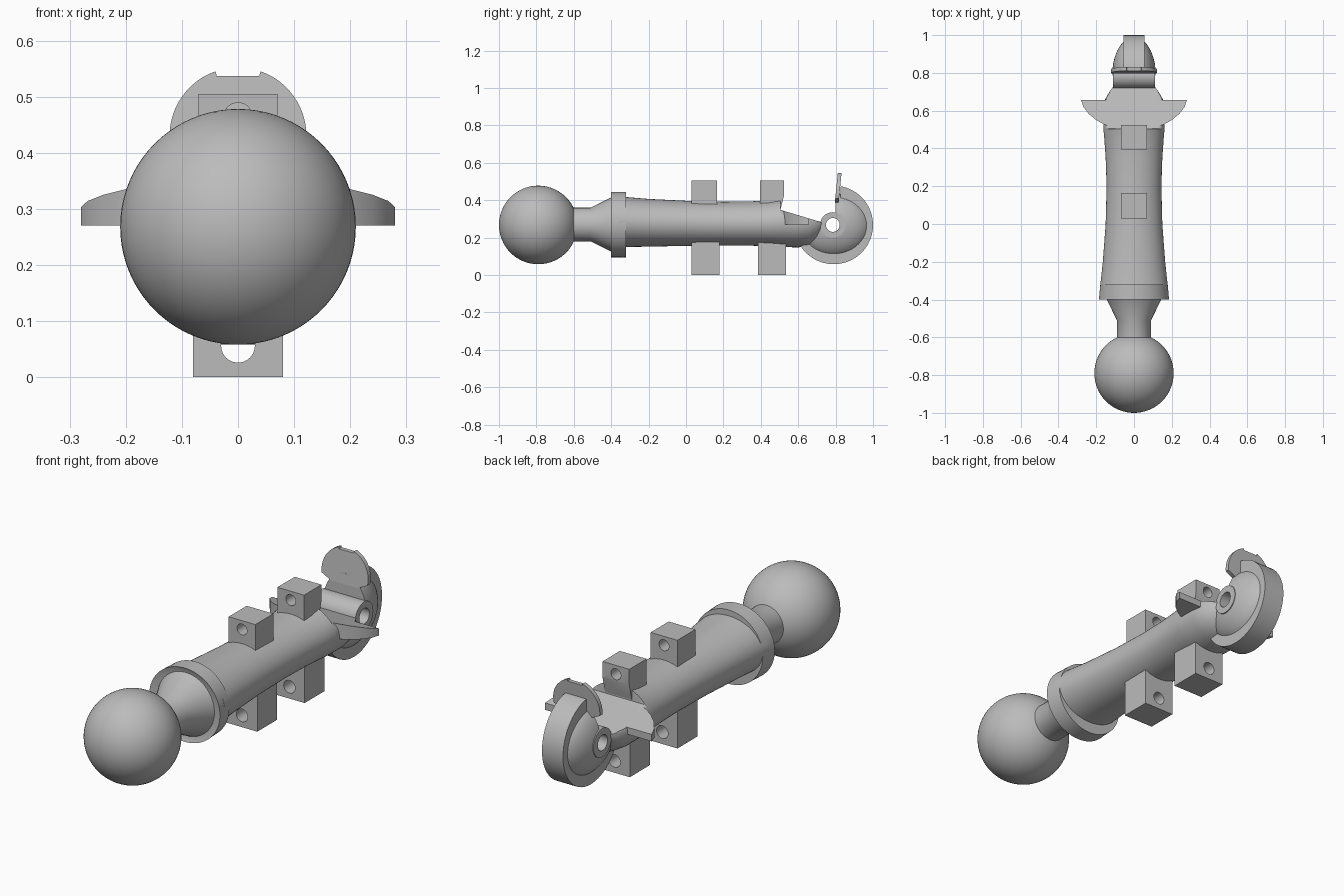
import bpy, bmesh, math
from mathutils import Vector

if "Cube" in bpy.data.objects:
    bpy.data.objects.remove(bpy.data.objects["Cube"])

GREY = bpy.data.materials.new("plain_grey")
GREY.diffuse_color = (0.5, 0.5, 0.5, 1)
GREY.use_nodes = True
GREY.node_tree.nodes["Principled BSDF"].inputs["Base Color"].default_value = GREY.diffuse_color
AXIS_Z = 0.268          # height of the long axis
PIVOT_Y = 0.785         # sideways pin hole


def finish(name, bm, smooth=True):
    bmesh.ops.recalc_face_normals(bm, faces=bm.faces)
    me = bpy.data.meshes.new(name)
    bm.to_mesh(me)
    bm.free()
    me.materials.append(GREY)
    ob = bpy.data.objects.new(name, me)
    bpy.context.collection.objects.link(ob)
    if smooth:
        shade(ob)
    return ob


def shade(ob):
    bpy.ops.object.select_all(action='DESELECT')
    ob.select_set(True)
    bpy.context.view_layer.objects.active = ob
    bpy.ops.object.shade_smooth_by_angle(angle=math.radians(32))


def prism(name, pts, axis, a, b, move=None):
    """Extrude a 2D outline along an axis; move adjusts each vertex."""
    def place(p, t):
        v = list(p)
        v.insert(axis, t)
        return Vector(v)
    bm = bmesh.new()
    lo = [bm.verts.new(place(p, a)) for p in pts]
    hi = [bm.verts.new(place(p, b)) for p in pts]
    n = len(pts)
    bm.faces.new(lo)
    bm.faces.new(hi)
    for i in range(n):
        j = (i + 1) % n
        bm.faces.new((lo[i], lo[j], hi[j], hi[i]))
    if move:
        for v in bm.verts:
            move(v.co)
    return finish(name, bm)


def circle(cx, cy, r, n=40):
    return [(cx + r * math.cos(2 * math.pi * i / n), cy + r * math.sin(2 * math.pi * i / n))
            for i in range(n)]


def loft(name, rings, adjust=None, n=64):
    """Skin rings (y, half width, top, bottom) along y."""
    bm = bmesh.new()
    loops = []
    for y, w, top, bot in rings:
        c, h = (top + bot) / 2, (top - bot) / 2
        loop = []
        for i in range(n):
            t = 2 * math.pi * i / n
            v = Vector((w * math.cos(t), y, c + h * math.sin(t)))
            if adjust:
                adjust(v)
            loop.append(bm.verts.new(v))
        loops.append(loop)
    for p, q in zip(loops, loops[1:]):
        for i in range(n):
            j = (i + 1) % n
            bm.faces.new((p[i], p[j], q[j], q[i]))
    bm.faces.new(loops[0])
    bm.faces.new(loops[-1])
    return finish(name, bm)


def ellipsoid(name, loc, size):
    bm = bmesh.new()
    bmesh.ops.create_uvsphere(bm, u_segments=64, v_segments=40, radius=1)
    for v in bm.verts:
        v.co = Vector([v.co[i] * size[i] + loc[i] for i in range(3)])
    return finish(name, bm)


def cut(ob, *cutters):
    for c in cutters:
        c.hide_render = True
        m = ob.modifiers.new("cut", 'BOOLEAN')
        m.operation, m.solver, m.object = 'DIFFERENCE', 'EXACT', c
        bpy.context.view_layer.objects.active = ob
        bpy.ops.object.modifier_apply(modifier=m.name)
        bpy.data.objects.remove(c)
    shade(ob)


def slope(co):
    """Flat sloping top behind the rear block."""
    if co.y > 0.505:
        co.z = min(co.z, 0.35 - 0.3 * (co.y - 0.5))


# Ball, flared neck and collar
ellipsoid("ball", (0, -0.79, AXIS_Z), (0.21, 0.21, 0.21))


def ring(y, r, wide=1.0):
    return (y, r * wide, 0.27 + r, 0.27 - r)


loft("neck", [ring(-0.64, 0.09), ring(-0.51, 0.09), ring(-0.385, 0.152)])
loft("collar", [ring(-0.39, 0.15), ring(-0.4, 0.175, 1.06),
                ring(-0.32, 0.175, 1.02), ring(-0.32, 0.14)])

# Waisted grip with a sloped, rounded rear end
loft("grip_body", [
    (-0.36, 0.182, 0.422, 0.145), (-0.32, 0.178, 0.417, 0.15), (-0.2, 0.165, 0.407, 0.152),
    (0.0, 0.15, 0.397, 0.156), (0.2, 0.145, 0.392, 0.158), (0.35, 0.15, 0.394, 0.157),
    (0.45, 0.157, 0.4, 0.154), (0.504, 0.162, 0.41, 0.15), (0.506, 0.162, 0.41, 0.15),
    (0.6, 0.162, 0.41, 0.148), (0.66, 0.153, 0.40, 0.155), (0.70, 0.13, 0.38, 0.175),
    (0.725, 0.112, 0.36, 0.205), (0.735, 0.1, 0.34, 0.22)], slope)

# Cross guard with swept front edge
side = [(0.115, 0.512), (0.16, 0.528), (0.2, 0.55), (0.24, 0.583), (0.268, 0.62), (0.28, 0.657)]
prism("cross_guard", side + [(-x, y) for x, y in reversed(side)], 2, 0.27, 0.4, slope)

# Drilled blocks above and below the grip
uppers = {"front": [(0.03, 0.36), (0.165, 0.36), (0.165, 0.505), (0.03, 0.505)],
          "rear": [(0.395, 0.35), (0.505, 0.35), (0.525, 0.43), (0.525, 0.505), (0.395, 0.505)]}
for key, outline in uppers.items():
    block = prism("upper_block_" + key, outline, 0, -0.07, 0.07)
    cut(block, prism("drill", circle(0, 0.463, 0.026), 1, -0.2, 0.7))
for key, a, b in (("front", 0.03, 0.178), ("rear", 0.385, 0.535)):
    block = prism("lower_block_" + key, [(a, 0), (b, 0), (b, 0.18), (a, 0.18)], 0, -0.08, 0.08)
    cut(block, prism("drill", circle(0, 0.056, 0.03), 1, -0.2, 0.7))


def pin():
    return prism("pin_cutter", circle(PIVOT_Y, AXIS_Z, 0.037), 0, -0.3, 0.3)


def corner(y):
    return prism("corner_cutter", [(0.3, AXIS_Z), (y, AXIS_Z), (y, 0.7), (0.3, 0.7)], 0, -0.3, 0.3)


# Rear wheel: domed lens, rim disc and pivot lug, with the upper front quarter removed
lens = ellipsoid("wheel_dome", (0, 0.79, 0.265), (0.115, 0.2, 0.172))
cut(lens, corner(0.80), pin())
rim = prism("wheel_rim", circle(0.79, AXIS_Z, 0.21, 72), 0, -0.055, 0.055)
cut(rim, corner(0.825), pin())
lug = prism("pivot_lug", circle(PIVOT_Y, AXIS_Z, 0.068), 0, -0.112, 0.112)
cut(lug, pin())

# Notched upright fin leaning back
arc = [(0.122 * math.cos(t), 0.43 + 0.122 * math.sin(t))
       for t in [math.radians(-10 + 80.8 * i / 14) for i in range(15)]]
half = [(0.07, 0.385)] + arc + [(0.038, 0.537)]


def lean(co):
    co.y += 0.1 * (co.z - 0.41)


prism("upright_fin", half + [(-x, z) for x, z in reversed(half)], 1, 0.798, 0.818, lean)
